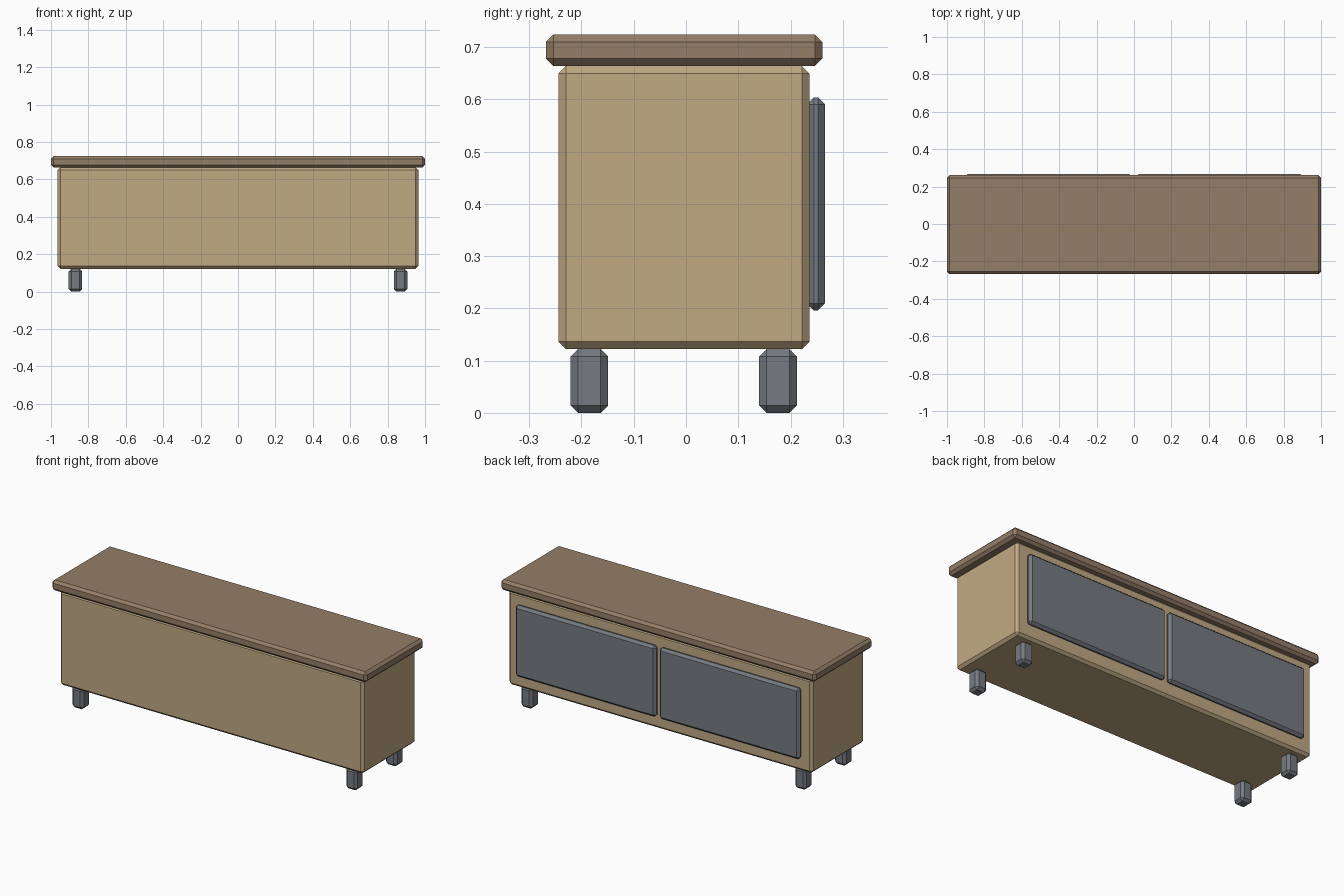
import bpy
import bmesh
from mathutils import Vector

if "Cube" in bpy.data.objects:
    bpy.data.objects.remove(bpy.data.objects["Cube"])


def material(name, color):
    mat = bpy.data.materials.new(name)
    mat.diffuse_color = (*color, 1)
    mat.use_nodes = True
    mat.node_tree.nodes["Principled BSDF"].inputs["Base Color"].default_value = mat.diffuse_color
    return mat


tan = material("tan_wood", (0.53, 0.40, 0.23))
brown = material("brown_wood", (0.30, 0.21, 0.14))
grey = material("dark_grey", (0.18, 0.195, 0.22))


def chamfered_box(name, lo, hi, mat, bevel=0.0142):
    lo, hi = Vector(lo), Vector(hi)
    bm = bmesh.new()
    bmesh.ops.create_cube(bm, size=1)
    bmesh.ops.scale(bm, vec=hi - lo, verts=bm.verts)
    bmesh.ops.bevel(bm, geom=bm.edges[:], offset=bevel, segments=1,
                    affect='EDGES', profile=0.5)
    mesh = bpy.data.meshes.new(name)
    bm.to_mesh(mesh)
    bm.free()
    mesh.materials.append(mat)
    obj = bpy.data.objects.new(name, mesh)
    obj.location = (lo + hi) / 2
    bpy.context.collection.objects.link(obj)
    return obj


# Cabinet body and overhanging top
chamfered_box("cabinet_body", (-0.964, -0.244, 0.122), (0.964, 0.236, 0.664), tan)
chamfered_box("table_top", (-1, -0.268, 0.664), (1, 0.261, 0.724), brown)

for side, s in (("left", -1), ("right", 1)):
    # Door panel on the +y face
    cx = s * 0.457
    chamfered_box(f"door_panel_{side}", (cx - 0.446, 0.231, 0.196),
                  (cx + 0.446, 0.266, 0.604), grey, 0.0135)
    # Stubby legs
    for end, y in (("front", -0.185), ("back", 0.176)):
        x = s * 0.869
        chamfered_box(f"leg_{end}_{side}", (x - 0.036, y - 0.036, 0),
                      (x + 0.036, y + 0.036, 0.122), grey)
